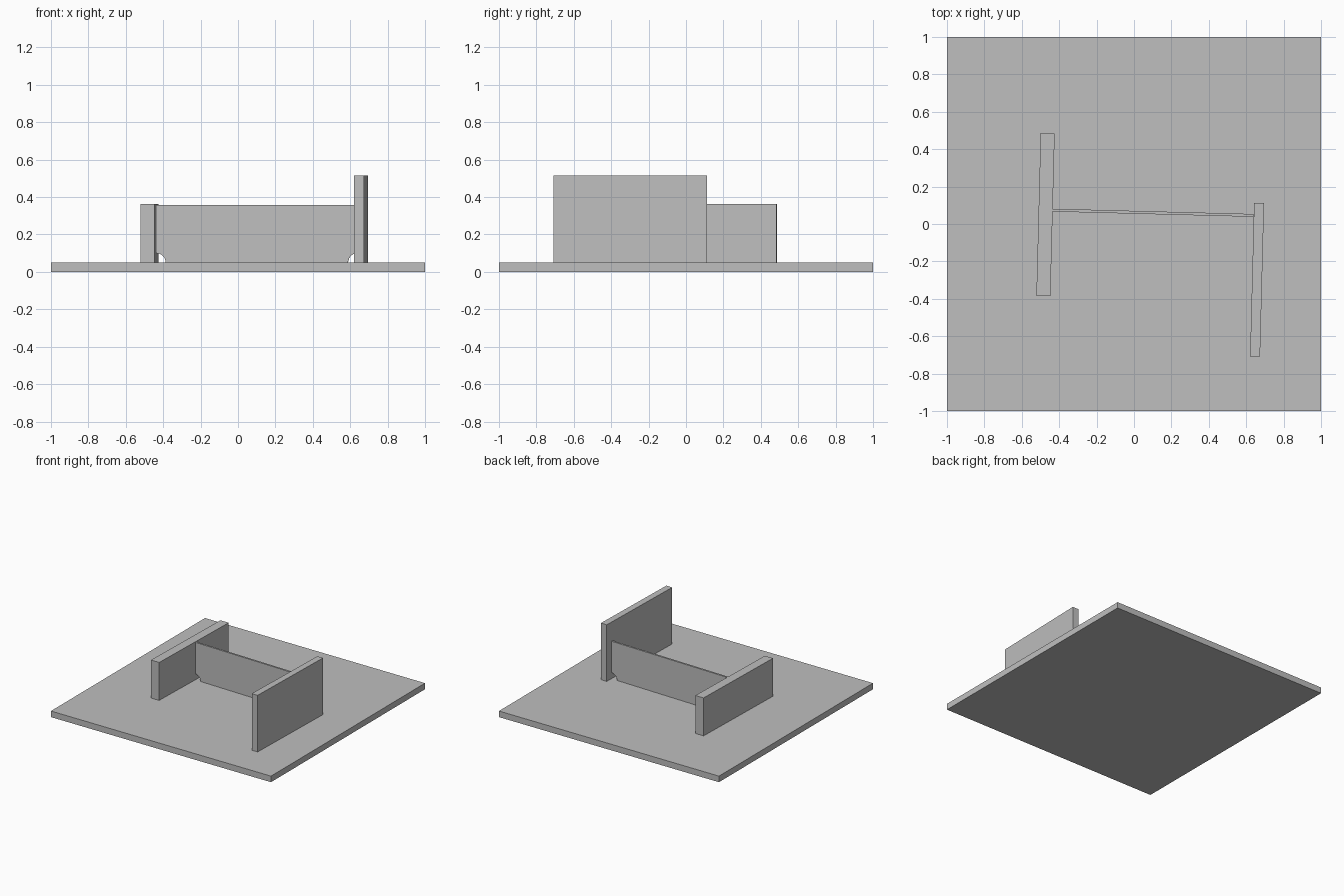
import bpy, math
from mathutils import Matrix

if "Cube" in bpy.data.objects:
    bpy.data.objects.remove(bpy.data.objects["Cube"])

GREY = (0.52, 0.52, 0.52, 1)
steel = bpy.data.materials.new("grey steel")
steel.use_nodes = True
steel.diffuse_color = GREY
steel.node_tree.nodes["Principled BSDF"].inputs["Base Color"].default_value = GREY

BASE_TOP = 0.05
TURN = math.radians(-1.5)  # the section sits slightly turned on its base


def add_object(name, verts, faces):
    mesh = bpy.data.meshes.new(name)
    mesh.from_pydata(verts, [], faces)
    mesh.materials.append(steel)
    obj = bpy.data.objects.new(name, mesh)
    bpy.context.collection.objects.link(obj)
    return obj


def extrude_profile(name, outline, thickness, center, turn=0.0):
    """Upright plate: an x-z outline (counter-clockwise) given thickness along y."""
    n, h = len(outline), thickness / 2
    verts = [(x, y, z) for y in (-h, h) for x, z in outline]
    faces = [tuple(range(n)), tuple(reversed(range(n, 2 * n)))]
    faces += [(i, i + n, (i + 1) % n + n, (i + 1) % n) for i in range(n)]
    obj = add_object(name, verts, faces)
    obj.data.transform(Matrix.Translation((*center, 0)) @ Matrix.Rotation(turn, 4, "Z"))
    return obj


def box(name, width, depth, bottom, top, center, turn=0.0):
    w = width / 2
    outline = [(-w, bottom), (w, bottom), (w, top), (-w, top)]
    return extrude_profile(name, outline, depth, center, turn)


# Base and the two flanges
box("base_plate", 2, 2, 0, BASE_TOP, (0, 0))
box("right_flange", 0.075, 0.87, BASE_TOP, 0.362, (-0.473, 0.05), TURN)
box("left_flange", 0.053, 0.82, BASE_TOP, 0.515, (0.658, -0.298), TURN)

# Web with a quarter-round cope at each bottom corner
HALF, COPE, STEPS = 0.538, 0.05, 10
arc = [(HALF - COPE * math.cos(a), BASE_TOP + COPE * math.sin(a))
       for a in (math.pi / 2 * i / STEPS for i in range(STEPS + 1))]
right_side = arc + [(HALF, 0.358)]
left_side = [(-x, z) for x, z in reversed(right_side)]
extrude_profile("web", right_side + left_side, 0.015, (0.101, 0.06), TURN)
